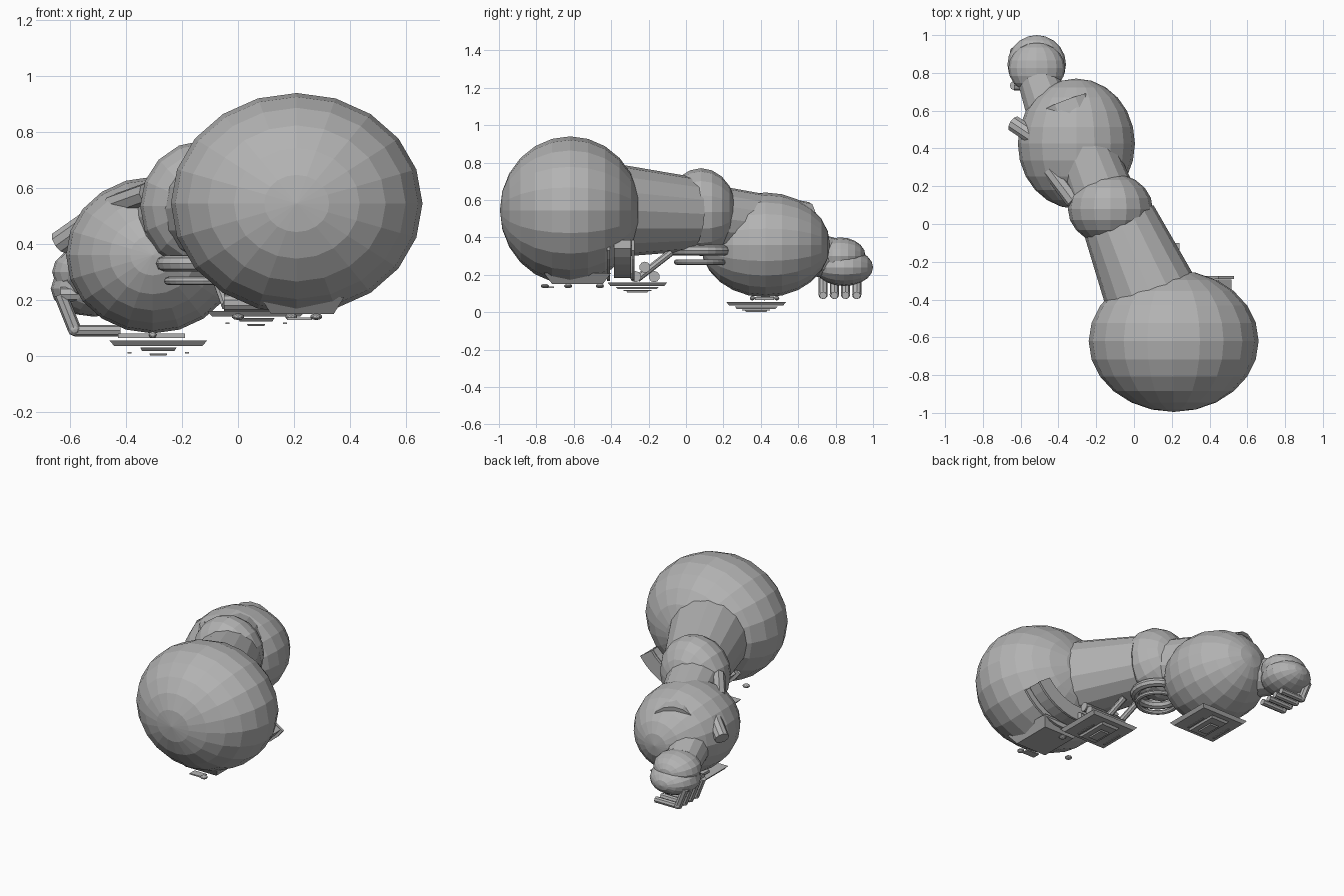
import bpy, bmesh, math
from mathutils import Vector, Matrix

if "Cube" in bpy.data.objects:
    bpy.data.objects.remove(bpy.data.objects["Cube"])

grey = bpy.data.materials.new("plain_grey")
grey.diffuse_color = (0.45, 0.45, 0.45, 1)
grey.use_nodes = True
grey.node_tree.nodes["Principled BSDF"].inputs["Base Color"].default_value = grey.diffuse_color


def finish(name, bm):
    bmesh.ops.recalc_face_normals(bm, faces=bm.faces)
    me = bpy.data.meshes.new(name)
    bm.to_mesh(me)
    bm.free()
    me.materials.append(grey)
    ob = bpy.data.objects.new(name, me)
    bpy.context.collection.objects.link(ob)
    return ob


def ball(name, loc, radii, seg=20, rings=12):
    """Faceted ellipsoid with its poles on the y axis."""
    bm = bmesh.new()
    bmesh.ops.create_uvsphere(bm, u_segments=seg, v_segments=rings, radius=1)
    bmesh.ops.rotate(bm, verts=bm.verts, matrix=Matrix.Rotation(math.pi / 2, 3, 'X'))
    bmesh.ops.scale(bm, verts=bm.verts, vec=radii)
    bmesh.ops.translate(bm, verts=bm.verts, vec=loc)
    return finish(name, bm)


def rod(name, a, b, r1, r2=None, seg=10):
    a, b = Vector(a), Vector(b)
    d = b - a
    bm = bmesh.new()
    bmesh.ops.create_cone(bm, cap_ends=True, segments=seg, radius1=r1,
                          radius2=r1 if r2 is None else r2, depth=d.length)
    m = Matrix.Translation((a + b) / 2) @ d.to_track_quat('Z', 'Y').to_matrix().to_4x4()
    bmesh.ops.transform(bm, verts=bm.verts, matrix=m)
    return finish(name, bm)


def box(name, loc, size, taper=1.0):
    """Box whose underside is scaled by taper."""
    bm = bmesh.new()
    bmesh.ops.create_cube(bm, size=1)
    for v in bm.verts:
        k = taper if v.co.z < 0 else 1
        v.co = Vector((v.co.x * size[0] * k, v.co.y * size[1] * k, v.co.z * size[2])) + Vector(loc)
    return finish(name, bm)


def ring(name, loc, major, minor, seg=24, side=8):
    bm = bmesh.new()
    grid = []
    for i in range(seg):
        a = 2 * math.pi * i / seg
        row = []
        for j in range(side):
            t = 2 * math.pi * j / side
            r = major + minor * math.cos(t)
            row.append(bm.verts.new((loc[0] + r * math.cos(a), loc[1] + r * math.sin(a),
                                     loc[2] + minor * math.sin(t))))
        grid.append(row)
    for i in range(seg):
        for j in range(side):
            n, k = (i + 1) % seg, (j + 1) % side
            bm.faces.new((grid[i][j], grid[n][j], grid[n][k], grid[i][k]))
    return finish(name, bm)


def arc_band(name, y, width, inner, outer, a0, a1, steps=12):
    """Curved strip wrapped below the large ball in the xz plane."""
    bm = bmesh.new()
    rows = []
    for i in range(steps + 1):
        a = math.radians(a0 + (a1 - a0) * i / steps)
        rows.append([bm.verts.new((0.21 + r * math.cos(a), yy, 0.55 + r * 0.98 * math.sin(a)))
                     for r, yy in ((inner, y - width / 2), (outer, y - width / 2),
                                   (outer, y + width / 2), (inner, y + width / 2))])
    for p, q in zip(rows, rows[1:]):
        for j in range(4):
            k = (j + 1) % 4
            bm.faces.new((p[j], q[j], q[k], p[k]))
    bm.faces.new(rows[0])
    bm.faces.new(rows[-1])
    return finish(name, bm)


# Main ball chain
ball("large_ball", (0.21, -0.62, 0.545), (0.45, 0.375, 0.395))
rod("upper_link", (0.11, -0.42, 0.545), (-0.08, 0.02, 0.525), 0.255, 0.2, 16)
ball("middle_ball", (-0.125, 0.08, 0.535), (0.225, 0.19, 0.235), 16, 10)
rod("lower_link", (-0.17, 0.14, 0.50), (-0.36, 0.64, 0.44), 0.18, 0.15, 16)
ball("rear_ball", (-0.305, 0.425, 0.36), (0.31, 0.345, 0.28))

# Wrist and hand with curled fingers
rod("wrist", (-0.43, 0.55, 0.34), (-0.51, 0.77, 0.29), 0.13, 0.11, 14)
ball("hand_top", (-0.515, 0.825, 0.30), (0.15, 0.135, 0.10), 16, 10)
ball("hand_palm", (-0.515, 0.845, 0.24), (0.155, 0.155, 0.10), 16, 10)
for i in range(4):
    y = 0.733 + 0.06 * i
    rod("finger_upper", (-0.635, y, 0.22), (-0.585, y, 0.095), 0.024, seg=8)
    ball("finger_knuckle", (-0.585, y, 0.095), (0.025, 0.025, 0.025), 8, 6)
    rod("finger_lower", (-0.585, y, 0.09), (-0.42, y, 0.09), 0.02, seg=8)
    rod("finger_base", (-0.635, y, 0.22), (-0.50, y, 0.22), 0.026, seg=8)

# Side stubs on the rear ball
rod("side_stub", (-0.635, 0.53, 0.405), (-0.50, 0.44, 0.50), 0.045, seg=10)
rod("side_bar", (-0.445, 0.285, 0.535), (-0.32, 0.12, 0.58), 0.042, seg=8)

# Two stepped hanging plates
for label, cx, cy, dz in (("rear", -0.285, 0.375, 0.0), ("front", 0.065, -0.26, 0.105)):
    box(label + "_plate", (cx, cy, 0.045 + dz), (0.35, 0.32, 0.02), 0.9)
    box(label + "_plate_step", (cx, cy, 0.024 + dz), (0.13, 0.23, 0.012), 0.9)
    box(label + "_plate_tip", (cx, cy, 0.005 + dz), (0.065, 0.12, 0.008), 0.9)
    for s in (-1, 1):
        box(label + "_plate_tab", (cx + s * 0.103, cy, 0.011 + dz), (0.014, 0.15, 0.006))
box("rear_mount", (-0.31, 0.42, 0.072), (0.24, 0.10, 0.016))
for i in range(3):
    ball("rear_stud", (-0.305, 0.355 + 0.065 * i, 0.075), (0.014, 0.014, 0.012), 8, 6)

# Rings below the middle ball
ring("middle_ring_top", (-0.125, 0.075, 0.33), 0.14, 0.028)
ring("middle_ring_bottom", (-0.125, 0.075, 0.268), 0.125, 0.015)

# Bars and struts between the front plate and the rings
for y, z in ((-0.22, 0.24), (-0.27, 0.19), (-0.17, 0.19)):
    rod("cross_bar", (0.22, y, z), (-0.05, y, z), 0.03, seg=10)
for x in (-0.04, 0.06):
    rod("strut", (x, -0.26, 0.18), (x - 0.05, -0.08, 0.32), 0.02, seg=8)

# Curved bands hugging the underside of the large ball
arc_band("wide_band", -0.34, 0.09, 0.29, 0.375, 215, 325)
arc_band("edge_band_front", -0.415, 0.016, 0.29, 0.39, 215, 325)
arc_band("edge_band_back", -0.283, 0.016, 0.29, 0.39, 215, 325)

# Belly plate, thin strips and studs under the large ball
box("belly_plate", (0.23, -0.58, 0.18), (0.30, 0.36, 0.06), 0.75)
box("belly_strip", (0.22, -0.73, 0.133), (0.09, 0.05, 0.008))
for x, y in ((0.28, -0.755), (0.0, -0.63), (0.19, -0.46)):
    ball("belly_stud", (x, y, 0.14), (0.022, 0.022, 0.012), 10, 6)
